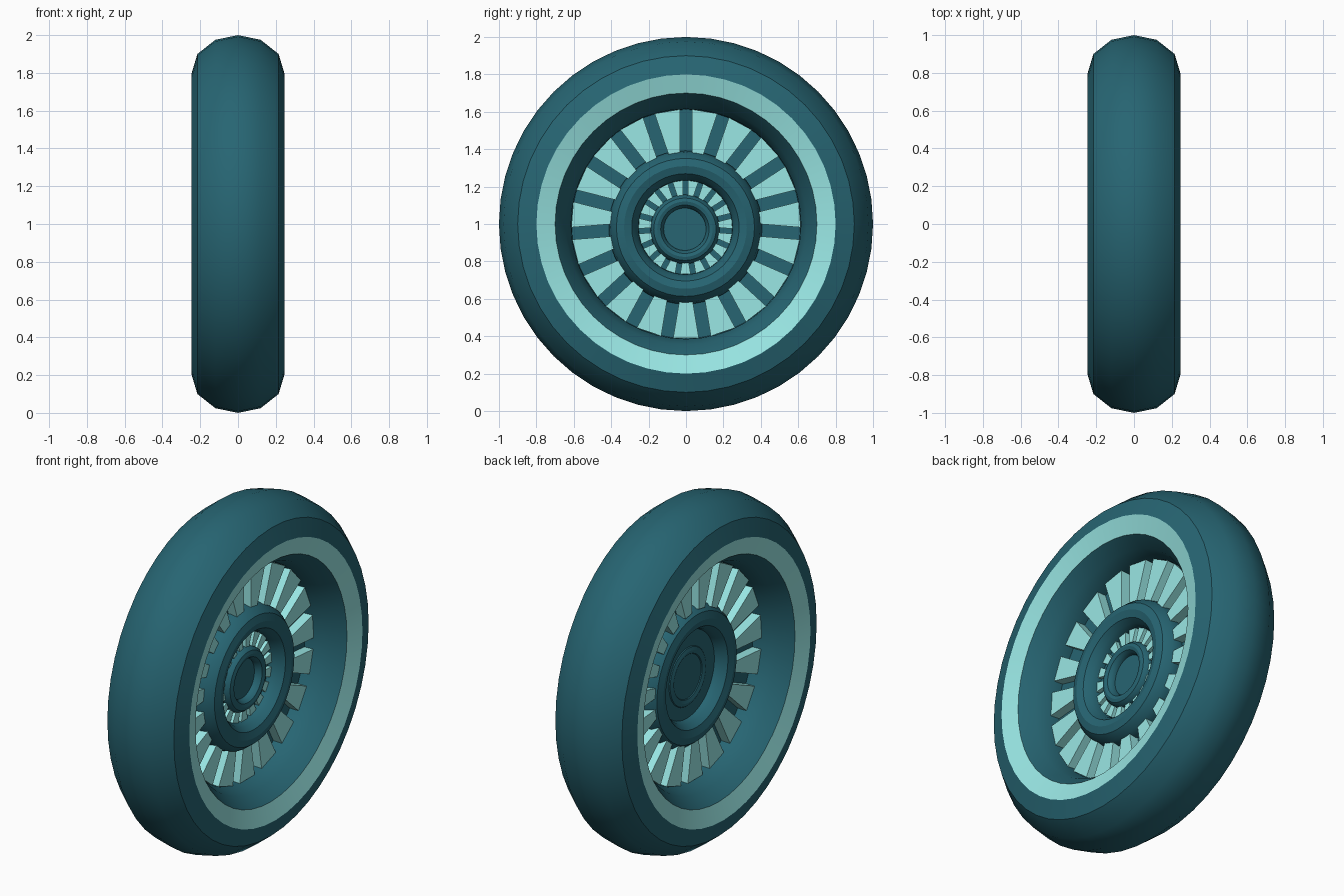
import bpy, bmesh
from math import sin, cos, tan, pi

if "Cube" in bpy.data.objects:
    bpy.data.objects.remove(bpy.data.objects["Cube"])

SEG = 48
BLADES = 19


def material(name, rgb):
    m = bpy.data.materials.new(name)
    m.diffuse_color = (*rgb, 1)
    m.use_nodes = True
    m.node_tree.nodes["Principled BSDF"].inputs["Base Color"].default_value = m.diffuse_color
    return m


DARK = material("dark_teal", (0.02, 0.13, 0.17))
LIGHT = material("pale_aqua", (0.32, 0.80, 0.78))


def finish(bm, name, centre, scale, mats):
    bmesh.ops.remove_doubles(bm, verts=bm.verts, dist=1e-5)
    bmesh.ops.recalc_face_normals(bm, faces=bm.faces)
    me = bpy.data.meshes.new(name)
    bm.to_mesh(me)
    bm.free()
    for m in mats:
        me.materials.append(m)
    for v in me.vertices:
        v.co = v.co * scale
    ob = bpy.data.objects.new(name, me)
    ob.location = centre
    bpy.context.collection.objects.link(ob)
    return ob


# Half profile as (x, radius), from the middle of the web out to the tread
HALF = [(0.005, 0.0), (0.005, 0.612), (0.06, 0.615), (0.14, 0.645),
        (0.215, 0.70), (0.245, 0.80), (0.215, 0.90), (0.12, 0.975), (0.0, 1.0)]


def rim(name, centre, scale, band):
    """Lathed ring around the x axis; band colours the side wall pale."""
    prof = HALF + [(-x, r) for x, r in reversed(HALF[:-1])]
    bm = bmesh.new()
    rings = [[bm.verts.new((x, r * sin(2 * pi * k / SEG), r * cos(2 * pi * k / SEG)))
              for k in range(SEG)] for x, r in prof]
    for i in range(len(prof) - 1):
        for k in range(SEG):
            n = (k + 1) % SEG
            f = bm.faces.new((rings[i][k], rings[i][n], rings[i + 1][n], rings[i + 1][k]))
            radii = sorted((prof[i][1], prof[i + 1][1]))
            f.material_index = int(band and radii == [0.70, 0.80])
    ob = finish(bm, name, centre, scale, [DARK, LIGHT])
    bpy.ops.object.select_all(action='DESELECT')
    ob.select_set(True)
    bpy.context.view_layer.objects.active = ob
    bpy.ops.object.shade_smooth_by_angle(angle=pi / 6)


def blades(name, centre, scale):
    """Wedge-shaped blades with parallel gaps, one gap at the top."""
    bm = bmesh.new()
    for k in range(BLADES):
        a = 2 * pi * (k + 0.5) / BLADES
        corners = []
        for r, s in ((0.37, -1), (0.37, 1), (0.61, 1), (0.61, -1)):
            t = s * (r * tan(pi / BLADES) - 0.033)
            corners.append((r * sin(a) + t * cos(a), r * cos(a) - t * sin(a)))
        front, back = [[bm.verts.new((x, y, z)) for y, z in corners] for x in (0.06, -0.06)]
        bm.faces.new(front)
        bm.faces.new(back[::-1])
        for i in range(4):
            j = (i + 1) % 4
            bm.faces.new((front[i], back[i], back[j], front[j]))
    finish(bm, name, centre, scale, [LIGHT])


# Outer wheel, then smaller nested copies slightly offset
rim("tyre_and_rim", (0, 0, 1), 1.0, True)
blades("outer_blades", (0, 0, 1), 1.0)
rim("hub_ring", (0.02, -0.003, 0.982), 0.41, False)
blades("hub_blades", (0.02, -0.003, 0.982), 0.41)
rim("axle_cap", (0.03, -0.006, 0.972), 0.185, False)
